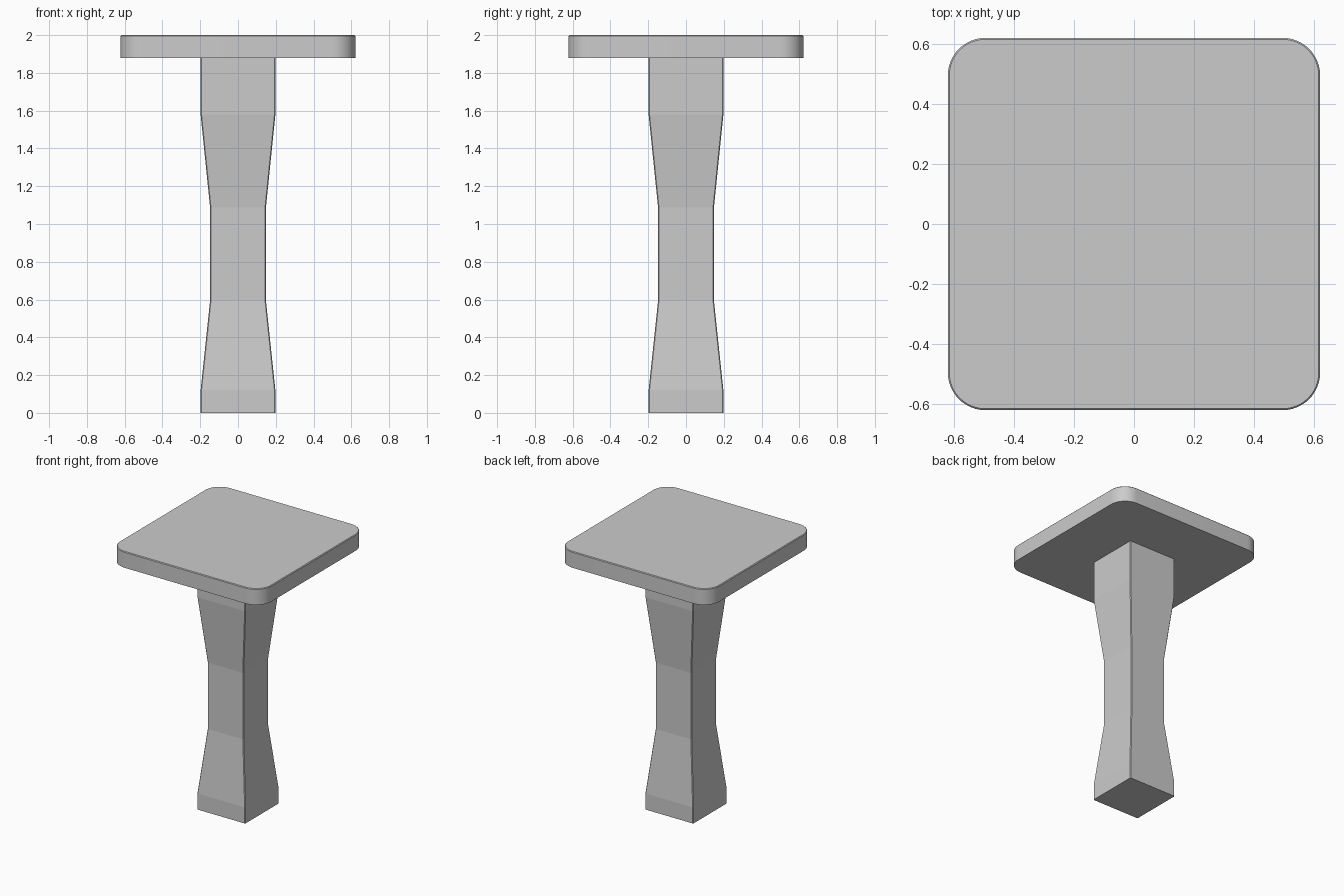
import bpy, bmesh, math

if "Cube" in bpy.data.objects:
    bpy.data.objects.remove(bpy.data.objects["Cube"])


def rounded_square(half, radius, segments):
    """Outline of a square with rounded corners, counter-clockwise."""
    c = half - radius
    points = []
    for i, (sx, sy) in enumerate([(1, 1), (-1, 1), (-1, -1), (1, -1)]):
        for k in range(segments + 1):
            a = math.radians(90 * (i + k / segments))
            points.append((sx * c + radius * math.cos(a), sy * c + radius * math.sin(a)))
    return points


def loft(name, sections, segments):
    """Stack rounded squares given as (z, half width, corner radius)."""
    bm = bmesh.new()
    rings = [[bm.verts.new((x, y, z)) for x, y in rounded_square(h, r, segments)]
             for z, h, r in sections]
    n = len(rings[0])
    for low, high in zip(rings, rings[1:]):
        for i in range(n):
            j = (i + 1) % n
            bm.faces.new((low[i], low[j], high[j], high[i]))
    bm.faces.new(rings[0][::-1])
    bm.faces.new(rings[-1])
    mesh = bpy.data.meshes.new(name)
    bm.to_mesh(mesh)
    bm.free()
    obj = bpy.data.objects.new(name, mesh)
    bpy.context.collection.objects.link(obj)
    return obj


# Waisted square column with slightly eased corners
loft("column", [(z, h, 0.005) for z, h in
                [(0, 0.198), (0.12, 0.198), (0.594, 0.148),
                 (1.088, 0.148), (1.58, 0.198), (1.88, 0.198)]], 1)

# Rounded slab with a fine chamfer around the top edge
slab = loft("table_top", [(1.88, 0.622, 0.125), (1.995, 0.622, 0.125), (2.0, 0.617, 0.12)], 12)
bpy.context.view_layer.objects.active = slab
slab.select_set(True)
bpy.ops.object.shade_smooth_by_angle(angle=math.radians(30))
